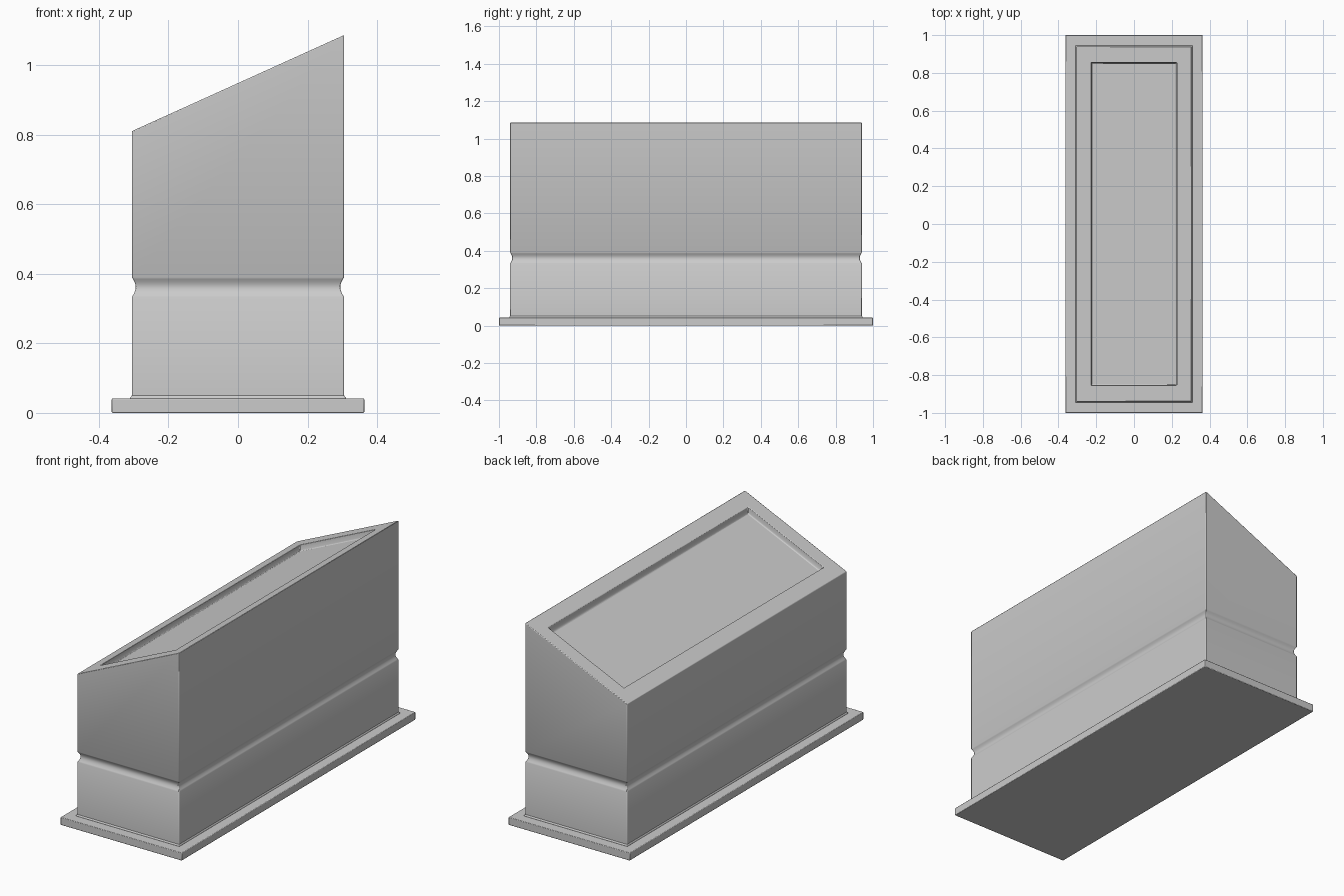
import bpy, bmesh, math

if "Cube" in bpy.data.objects:
    bpy.data.objects.remove(bpy.data.objects["Cube"])

HX, HY = 0.305, 0.94            # body half sizes
SLOPE = (1.086 - 0.81) / (2 * HX)
MID = (1.086 + 0.81) / 2


def flat(z):
    return lambda x: z


def sloped(drop):
    return lambda x: MID + SLOPE * x - drop


def ring_solid(name, rings):
    """Skin stacked rectangles given as (half x, half y, height function)."""
    bm = bmesh.new()
    loops = []
    for hx, hy, height in rings:
        loops.append([bm.verts.new((sx * hx, sy * hy, height(sx * hx)))
                      for sx, sy in ((-1, -1), (1, -1), (1, 1), (-1, 1))])
    for a, b in zip(loops, loops[1:]):
        for i in range(4):
            j = (i + 1) % 4
            bm.faces.new((a[i], a[j], b[j], b[i]))
    bm.faces.new(loops[0][::-1])
    bm.faces.new(loops[-1])
    bmesh.ops.recalc_face_normals(bm, faces=bm.faces[:])
    mesh = bpy.data.meshes.new(name)
    bm.to_mesh(mesh)
    bm.free()
    ob = bpy.data.objects.new(name, mesh)
    bpy.context.collection.objects.link(ob)
    bevel = ob.modifiers.new("soft_edges", 'BEVEL')
    bevel.width = 0.003
    bevel.segments = 2
    bevel.limit_method = 'ANGLE'
    bevel.angle_limit = math.radians(40)
    bpy.context.view_layer.objects.active = ob
    ob.select_set(True)
    bpy.ops.object.shade_smooth_by_angle(angle=math.radians(35))
    ob.select_set(False)
    return ob


# Base slab
ring_solid("base_plate", [(0.363, 1.0, flat(0)), (0.363, 1.0, flat(0.042))])

# Body walls: flared foot, then a rounded groove
rings = [(HX + 0.006, HY + 0.006, flat(0.04)),
         (HX + 0.005, HY + 0.005, flat(0.044)),
         (HX, HY, flat(0.05))]
steps = 10
for i in range(steps + 1):
    t = i / steps
    d = 0.011 * math.sin(math.pi * t)
    rings.append((HX - d, HY - d, flat(0.333 + 0.057 * t)))

# Slanted top with a sunken panel
rings += [(HX, HY, sloped(0)),
          (0.227, 0.855, sloped(0)),
          (0.225, 0.853, sloped(0.028)),
          (0.221, 0.849, sloped(0.035))]
ring_solid("slanted_body", rings)
